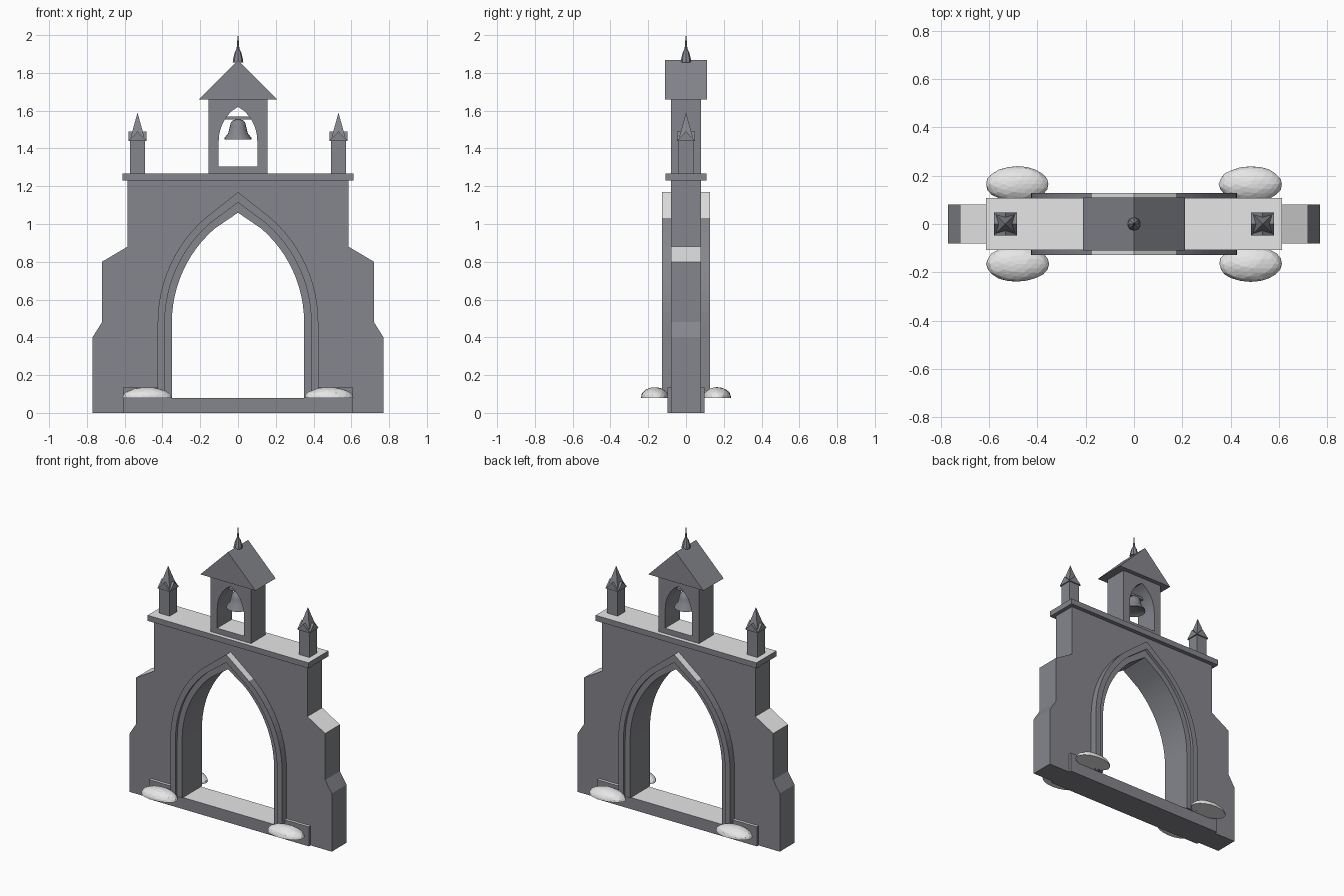
import bpy, bmesh, math, random
from mathutils import Vector, Matrix

random.seed(4)
if "Cube" in bpy.data.objects:
    bpy.data.objects.remove(bpy.data.objects["Cube"], do_unlink=True)


def material(name, colour):
    mat = bpy.data.materials.new(name)
    mat.use_nodes = True
    mat.diffuse_color = colour
    mat.node_tree.nodes["Principled BSDF"].inputs["Base Color"].default_value = colour
    return mat


STONE = material("grey stone", (0.235, 0.24, 0.265, 1))
SNOW = material("white snow", (0.8, 0.8, 0.81, 1))


def finish(name, bm, mats, smooth=None):
    """Make the object; with two materials, gently sloping tops get the second."""
    bmesh.ops.recalc_face_normals(bm, faces=bm.faces[:])
    if len(mats) > 1:
        for face in bm.faces:
            face.material_index = int(face.normal.z > 0.78)
    mesh = bpy.data.meshes.new(name)
    bm.to_mesh(mesh)
    bm.free()
    obj = bpy.data.objects.new(name, mesh)
    bpy.context.collection.objects.link(obj)
    for mat in mats:
        mesh.materials.append(mat)
    if smooth:
        bpy.ops.object.select_all(action='DESELECT')
        obj.select_set(True)
        bpy.context.view_layer.objects.active = obj
        bpy.ops.object.shade_smooth_by_angle(angle=math.radians(smooth))
    return obj


def prism(name, outline, depth, smooth=None):
    """Extrude an x-z outline from y = -depth to y = depth."""
    bm = bmesh.new()
    face = bm.faces.new([bm.verts.new((x, -depth, z)) for x, z in outline])
    new = bmesh.ops.extrude_face_region(bm, geom=[face])["geom"]
    moved = [v for v in new if isinstance(v, bmesh.types.BMVert)]
    bmesh.ops.translate(bm, verts=moved, vec=(0, 2 * depth, 0))
    return finish(name, bm, [STONE, SNOW], smooth)


def box(name, x0, x1, z0, z1, depth):
    return prism(name, [(x0, z0), (x1, z0), (x1, z1), (x0, z1)], depth)


def lathe(name, profile, sides, smooth=None):
    bm = bmesh.new()
    verts = [bm.verts.new((r, 0, z)) for r, z in profile]
    edges = [bm.edges.new(pair) for pair in zip(verts, verts[1:])]
    bmesh.ops.spin(bm, geom=verts + edges, cent=(0, 0, 0), axis=(0, 0, 1),
                   angle=math.tau, steps=sides)
    bmesh.ops.remove_doubles(bm, verts=bm.verts[:], dist=0.0003)
    return finish(name, bm, [STONE], smooth)


def mirrored(half):
    """Right half from bottom to apex, continued down the other side."""
    return half + [(-x, z) for x, z in reversed(half) if abs(x) > 1e-6]


def pointed_arch(foot, spring, centre, radius, apex, steps=12):
    half = [(centre + radius, foot)]
    for i in range(steps + 1):
        a = math.radians(49) * i / steps
        half.append((centre + radius * math.cos(a), spring + radius * math.sin(a)))
    return mirrored(half + [(0, apex)])


def gate_arch(offset, foot):
    return pointed_arch(foot, 0.48, -0.306, 0.656 + offset, 1.06 + 1.45 * offset)


# Stepped buttress wall around the gateway, with snow on the upper shoulders
wall_side = [(0.77, 0), (0.77, 0.40), (0.72, 0.48), (0.72, 0.80),
             (0.585, 0.88), (0.585, 1.23)]
prism("gate_wall", mirrored(wall_side) + gate_arch(0, 0)[::-1], 0.08, smooth=20)

# Stepped moulding around the arch, on both faces, with snow at its peak
prism("outer_moulding", gate_arch(0.075, 0.08) + gate_arch(0.037, 0.08)[::-1], 0.128)
prism("inner_moulding", gate_arch(0.05, 0.08) + gate_arch(0, 0.08)[::-1], 0.108, smooth=20)

# Threshold, plinths and coping
box("threshold", -0.608, 0.608, 0, 0.08, 0.098)
for side, s in (("left", 1), ("right", -1)):
    box(side + "_plinth", 0.352 * s, 0.608 * s, 0.08, 0.135, 0.098)
box("coping", -0.612, 0.612, 1.23, 1.268, 0.108)

# Bell tower with its arched window and gable roof
window = pointed_arch(1.305, 1.44, -0.112, 0.214, 1.62)
prism("bell_tower", mirrored([(0.155, 1.305), (0.155, 1.66)]) + window[::-1], 0.08, smooth=20)
box("tower_sill", -0.155, 0.155, 1.268, 1.305, 0.08)
prism("tower_roof", [(-0.21, 1.658), (0.21, 1.658), (0, 1.867)], 0.11)
lathe("roof_finial", [(0, 1.855), (0.028, 1.855), (0.027, 1.87), (0.018, 1.905),
                      (0.012, 1.918), (0.008, 1.925), (0.005, 1.95), (0.003, 1.99), (0, 2.0)], 8)

# Bell and its hanging bar
lathe("bell", [(0, 1.46), (0.06, 1.455), (0.073, 1.447), (0.07, 1.458), (0.052, 1.48),
               (0.043, 1.515), (0.037, 1.54), (0.024, 1.551), (0, 1.554)], 20, smooth=40)
box("bell_bar", -0.082, 0.082, 1.553, 1.57, 0.01)

# Corner pinnacles: shaft, crossed gables and spire
for side, s in (("left", 1), ("right", -1)):
    x = 0.532 * s
    box(side + "_pinnacle_shaft", x - 0.04, x + 0.04, 1.268, 1.442, 0.04)
    for turn in (0, 1):
        gable = prism(side + "_pinnacle_gable", [(-0.048, 1.44), (0.048, 1.44), (0, 1.49)], 0.048)
        gable.rotation_euler.z = turn * math.pi / 2
        gable.location.x = x
    bm = bmesh.new()
    bmesh.ops.create_cone(bm, cap_ends=True, segments=4, radius1=0.041 * math.sqrt(2), radius2=0,
                          depth=0.147, matrix=Matrix.Translation((x, 0, 1.5155))
                          @ Matrix.Rotation(math.pi / 4, 4, 'Z'))
    finish(side + "_pinnacle_spire", bm, [STONE])

# Snow mounds at the feet of the arch, flat underneath
for side, sx in (("left", 1), ("right", -1)):
    for end, sy in (("front", -1), ("back", 1)):
        bm = bmesh.new()
        bmesh.ops.create_icosphere(bm, subdivisions=3, radius=1)
        for v in bm.verts:
            v.co *= random.uniform(0.98, 1.02)
        bmesh.ops.bisect_plane(bm, geom=bm.verts[:] + bm.edges[:] + bm.faces[:],
                               plane_co=(0, 0, 0), plane_no=(0, 0, -1), clear_outer=True)
        bmesh.ops.holes_fill(bm, edges=[e for e in bm.edges if e.is_boundary])
        bmesh.ops.scale(bm, vec=Vector((0.13, 0.074, 0.056)), verts=bm.verts[:])
        bmesh.ops.translate(bm, vec=(0.482 * sx, 0.165 * sy, 0.08), verts=bm.verts[:])
        finish(end + "_" + side + "_snow_mound", bm, [SNOW])
